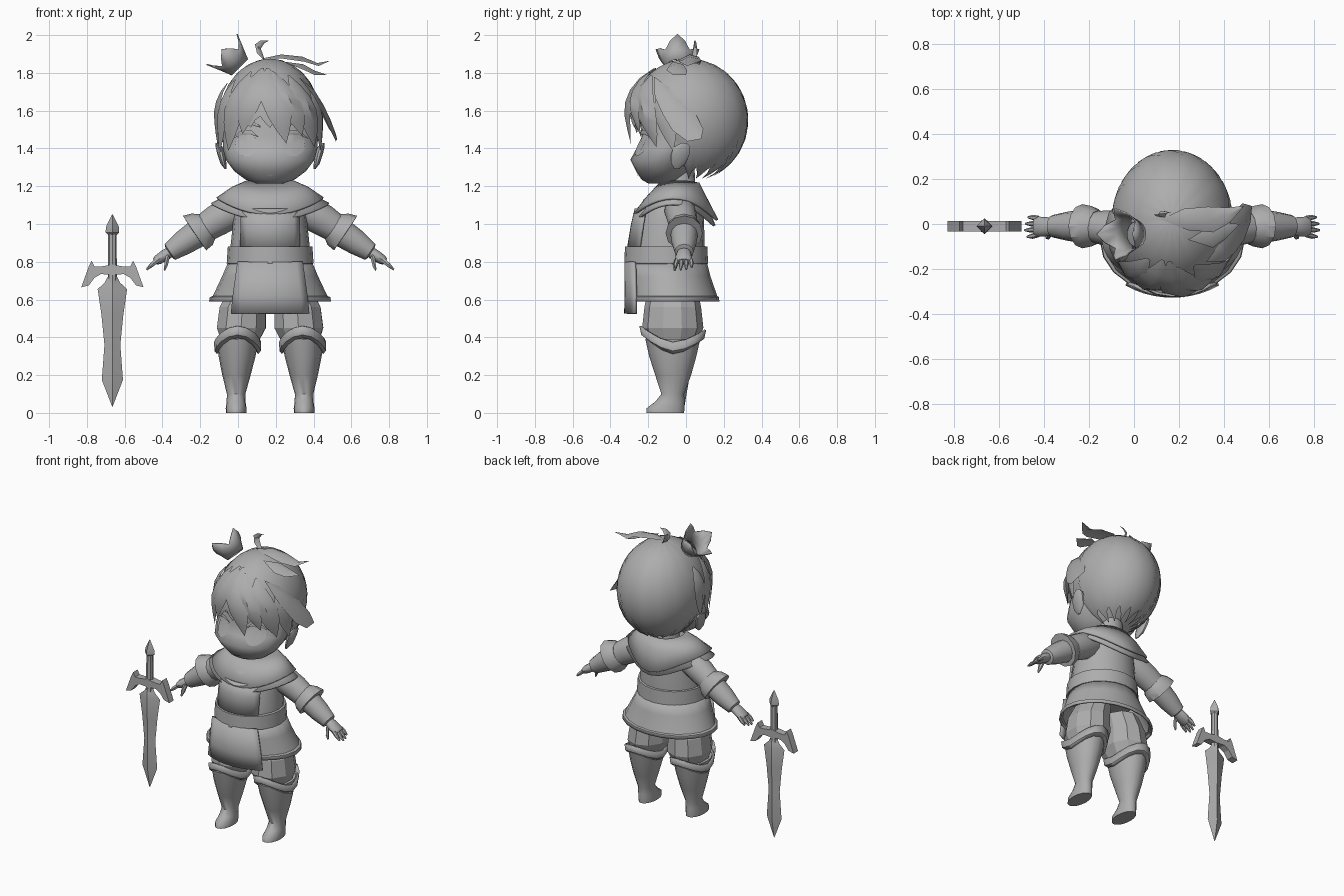
import bpy, bmesh, math
from mathutils import Vector as V
from math import sin, cos, pi, radians

if "Cube" in bpy.data.objects:
    bpy.data.objects.remove(bpy.data.objects["Cube"])

CX = 0.17  # the figure's own middle
grey = bpy.data.materials.new("plain_grey")
grey.diffuse_color = (0.42, 0.42, 0.42, 1)
grey.use_nodes = True
grey.node_tree.nodes["Principled BSDF"].inputs["Base Color"].default_value = grey.diffuse_color


def make(name, verts, faces, angle=40, thick=0):
    me = bpy.data.meshes.new(name)
    me.from_pydata([tuple(v) for v in verts], [], faces)
    bm = bmesh.new()
    bm.from_mesh(me)
    bmesh.ops.remove_doubles(bm, verts=bm.verts, dist=1e-5)
    bmesh.ops.recalc_face_normals(bm, faces=bm.faces)
    bm.to_mesh(me)
    bm.free()
    me.materials.append(grey)
    ob = bpy.data.objects.new(name, me)
    bpy.context.collection.objects.link(ob)
    if thick:
        m = ob.modifiers.new("thickness", 'SOLIDIFY')
        m.thickness, m.offset = thick, 0
    if angle:
        bpy.context.view_layer.objects.active = ob
        ob.select_set(True)
        bpy.ops.object.shade_smooth_by_angle(angle=radians(angle))
        ob.select_set(False)
    return ob


def skin(name, rows, closed=True, caps=True, **kw):
    """Join equal rows of points with quads."""
    n = len(rows[0])
    verts = [p for r in rows for p in r]
    faces = [(i * n + j, i * n + (j + 1) % n, (i + 1) * n + (j + 1) % n, (i + 1) * n + j)
             for i in range(len(rows) - 1) for j in range(n if closed else n - 1)]
    if caps:
        faces += [tuple(range(n)), tuple(range(len(verts) - n, len(verts)))]
    return make(name, verts, faces, **kw)


def loft(name, rings, n=16, u=V((1, 0, 0)), v=V((0, 1, 0)), phase=0, **kw):
    """Rings of (x, y, z, half width, half depth)."""
    rows = [[V((x, y, z)) + u * a * cos(2 * pi * j / n + phase) + v * b * sin(2 * pi * j / n + phase)
             for j in range(n)] for x, y, z, a, b in rings]
    return skin(name, rows, **kw)


def strand(name, pts, widths, side, lift):
    """Leaf-shaped lock with a raised middle line."""
    side, lift = V(side), V(lift)
    rows = [[V(p) - side * w, V(p) + lift * w * 0.35, V(p) + side * w] for p, w in zip(pts, widths)]
    return skin(name, rows, closed=False, caps=False)


# ---- face: (z, half width, front y, back y)
FACE = [(1.215, .07, -.20, -.08), (1.235, .13, -.235, -.03), (1.28, .19, -.265, .02),
        (1.34, .235, -.295, .06), (1.40, .25, -.262, .1), (1.46, .25, -.235, .12),
        (1.56, .25, -.245, .15), (1.68, .22, -.2, .15)]
loft("face", [(CX, (f + b) / 2, z, w, (b - f) / 2) for z, w, f, b in FACE], 24, angle=60)


def face_point(x, z, out):
    for (z0, w0, f0, b0), (z1, w1, f1, b1) in zip(FACE, FACE[1:]):
        if z0 <= z <= z1:
            t = (z - z0) / (z1 - z0)
            w, f, b = w0 + (w1 - w0) * t, f0 + (f1 - f0) * t, b0 + (b1 - b0) * t
            return V((x, (f + b) / 2 - (b - f) / 2 * math.sqrt(max(0, 1 - ((x - CX) / w) ** 2)) - out, z))


def plate(name, x, z, a, b, out):
    rim = [face_point(x + a * cos(k * pi / 8), z + b * sin(k * pi / 8), out) for k in range(16)]
    make(name, rim + [face_point(x, z, out)], [(k, (k + 1) % 16, 16) for k in range(16)], 60)


plate("mouth", CX, 1.26, .022, .005, .006)
for s, side in ((-1, "left"), (1, "right")):
    ex = CX + s * .125
    plate(side + "_eye", ex, 1.42, .06, .062, .006)
    plate(side + "_iris", ex - s * .005, 1.42, .04, .054, .011)
    lash = [face_point(CX + s * d, z, .014) for d, z in ((.06, 1.46), (.1, 1.485), (.15, 1.485), (.205, 1.45))]
    strand(side + "_lash", lash, (0, .012, .013, 0), (0, 0, 1), (0, -1, 0))
    brow = [face_point(CX + s * d, z, .01) for d, z in ((.05, 1.515), (.11, 1.54), (.18, 1.55))]
    strand(side + "_brow", brow, (.006, .012, 0), (0, 0, 1), (0, -1, 0))
    loft(side + "_ear", [(CX + s * (.235 + .012 * k), -.05 + .01 * k, z, r * .4, r) for k, (z, r) in
                         enumerate(((1.29, .012), (1.32, .04), (1.37, .052), (1.41, .045), (1.43, .012)))], 10)

# ---- hair
HC, HR = V((CX, .015, 1.55)), V((.27, .315, .325))


def on_head(az, z, k=1.0):
    t = max(z, 1.52) if k > 1 else z
    h = math.sqrt(max(0, 1 - ((t - HC.z) / HR.z) ** 2)) * k
    return V((HC.x + HR.x * h * cos(az), HC.y + HR.y * h * sin(az), z + (k - 1) * .2))


N, ROWS = 64, 12
shell = [[] for _ in range(ROWS + 1)]
for j in range(N):
    az = 2 * pi * j / N
    front = max(0, min(1, (-sin(az) - .05) / .45))
    edge = 1.30 + .27 * front - (.06, .02, 0, .035)[j % 4]
    end = math.acos((edge - HC.z) / HR.z)
    for i in range(ROWS + 1):
        shell[i].append(on_head(az, HC.z + HR.z * cos(end * i / ROWS)))
skin("hair_cap", shell, caps=False, angle=60)

# bangs: start and end direction in degrees, top z, tip z, half width
BANGS = [(-95, -72, 1.82, 1.42, .075), (-85, -52, 1.80, 1.46, .07), (-105, -122, 1.82, 1.47, .07),
         (-125, -143, 1.80, 1.38, .07), (-150, -165, 1.76, 1.36, .065), (-60, -32, 1.78, 1.40, .075),
         (-178, -176, 1.74, 1.40, .06), (-30, -15, 1.72, 1.38, .06)]
for k, (a0, a1, z0, z1, w) in enumerate(BANGS):
    pts = []
    for i in range(7):
        t = i / 6
        pts.append(on_head(radians(a0 + (a1 - a0) * t), z0 + (z1 - z0) * t ** 1.1, 1.03))
    am = radians((a0 + a1) / 2)
    strand("bang_%d" % k, pts, [w * f for f in (.1, .6, .9, 1, .85, .5, 0)],
           (-sin(am), cos(am), 0), (cos(am), sin(am), .2))

# loose locks
strand("side_lock", [(.32, -.17, 1.78), (.39, -.13, 1.70), (.43, -.07, 1.62), (.465, -.01, 1.54),
                     (.50, .05, 1.47), (.525, .08, 1.45)], (0, .05, .075, .085, .06, 0), (-.3, .7, .55), (.8, 0, .5))
strand("top_tuft", [(.12, .02, 1.875), (.23, .02, 1.88), (.34, .02, 1.865), (.42, .04, 1.84), (.49, .08, 1.865)],
       (0, .05, .06, .035, 0), (-.2, .95, .1), (0, 0, 1))
strand("low_tuft", [(.24, -.07, 1.86), (.34, -.06, 1.83), (.40, -.03, 1.80), (.47, 0, 1.79)],
       (0, .05, .04, 0), (-.2, .9, .3), (.3, 0, .9))
strand("curl", [(.16, .04, 1.85), (.12, .045, 1.89), (.105, .05, 1.94), (.13, .05, 1.965), (.165, .05, 1.97)],
       (.028, .028, .022, .014, 0), (.7, .4, -.5), (0, -1, 0))

# ---- crown, tilted outward
axis, cu, cv = V((-.707, 0, .707)), V((.707, 0, .707)), V((0, 1, 0))
rows = [[], [], []]
for j in range(16):
    a = j * pi / 8
    d = cu * cos(a) + cv * sin(a)
    peak = (1, .62, .22, .62)[j % 4]
    for i, (h, r) in enumerate(((0, .058), (.05, .078), (.05 + .085 * peak, .082 + .032 * peak))):
        rows[i].append(V((.01, -.045, 1.83)) + axis * h + d * r)
skin("crown", rows, caps=False, angle=30, thick=.006)

# ---- neck and clothes
loft("neck", [(CX, -.03, 1.08, .11, .1), (CX, -.03, 1.19, .085, .08), (CX, -.03, 1.3, .08, .075)])
loft("tunic_top", [(CX, -.04, 1.2, .11, .1), (CX, -.07, 1.13, .18, .155), (CX, -.09, 1.02, .195, .185),
                   (CX, -.1, .86, .212, .2), (CX, -.1, .78, .215, .2)], 20)
loft("belt", [(CX, -.105, .882, .215, .208), (CX, -.105, .88, .224, .218),
              (CX, -.105, .79, .23, .222), (CX, -.105, .788, .215, .208)], 20, angle=30)
SKIRT = [(.8, .216, .205, -.1), (.72, .25, .215, -.09), (.615, .3, .232, -.07), (.61, .315, .24, -.07), (.59, .318, .242, -.07)]
loft("skirt", [(CX, y, z, a, b) for z, a, b, y in SKIRT], 20, caps=False, angle=30, thick=.01)
panel = []
for z, w, y, b in ((.8, .17, -.1, .218), (.62, .195, -.075, .243), (.525, .205, -.07, .25)):
    panel.append([(CX + w * k / 5, y - b * math.sqrt(1 - (.62 * k / 5) ** 2), z) for k in range(-5, 6)])
skin("front_panel", panel, closed=False, caps=False, thick=.015)
chest = [[(CX + .155 * k / 5, y - b * math.sqrt(1 - (.72 * k / 5) ** 2), z) for k in range(-5, 6)]
         for z, y, b in ((1.08, -.085, .182), (1.0, -.09, .196), (.87, -.1, .208))]
skin("chest_panel", chest, closed=False, caps=False, thick=.01)


def collar(name, rx, ry, drop):
    rows = [[], [], []]
    for j in range(32):
        a = 2 * pi * j / 32
        c, s = cos(a), sin(a)
        back = max(0, s) ** 8 * .03
        rows[0].append((CX + .12 * c, -.035 + .1 * s, 1.225 - .01 * s * s - drop))
        rows[1].append((CX + .2 * c, -.05 + .15 * s, 1.19 - .045 * s * s - drop))
        rows[2].append((CX + rx * c, -.07 + (ry + back) * s, 1.135 - .085 * s * s - back - drop))
    skin(name, rows, caps=False, thick=.014)


collar("collar", .28, .205, 0)
collar("under_collar", .31, .19, .03)

# ---- arms, hands, legs on both sides
for s, side in ((-1, "left"), (1, "right")):
    X = lambda d: CX + s * d
    u, d, v = V((0, 1, 0)), V((s * .83, 0, -.56)), V((s * .56, 0, .83))
    arm = lambda name, rings, n=12, **kw: loft(side + name, [(X(x), y, z, a, b) for x, y, z, a, b in rings], n, u, v, **kw)
    arm("_sleeve", [(.12, -.04, 1.1, .07, .075), (.2, -.03, 1.065, .085, .088), (.28, -.02, 1.02, .08, .085),
                    (.39, -.01, .95, .066, .07)])
    arm("_cuff", [(.33, -.01, .99, .07, .075), (.36, -.01, .972, .09, .1), (.4, -.01, .952, .098, .11),
                  (.4, -.01, .95, .07, .075)], angle=30)
    arm("_forearm", [(.37, -.01, .96, .074, .076), (.46, -.01, .9, .066, .066), (.53, -.01, .852, .05, .05),
                     (.535, -.01, .848, .036, .036)], angle=35)
    arm("_palm", [(.52, -.01, .858, .032, .028), (.555, -.012, .836, .042, .03), (.595, -.012, .81, .045, .026),
                  (.61, -.012, .80, .04, .018)])
    for k in range(4):
        y, L = -.047 + .024 * k, (.045, .055, .052, .04)[k]
        arm("_finger_%d" % k, [(.595, y, .81, .0125, .015), (.595 + L * .6, y * 1.15, .81 - L * .5, .012, .013),
                               (.6 + L, y * 1.2, .805 - L * .85, .005, .006)], 6)
    arm("_thumb", [(.54, -.035, .835, .016, .018), (.55, -.055, .79, .015, .016), (.56, -.06, .755, .006, .007)], 6)

    # puffed shorts with flat facets
    loft(side + "_short", [(X(.11), -.07, .66, .11, .13), (X(.145), -.07, .56, .128, .15), (X(.152), -.07, .45, .136, .162),
                           (X(.16), -.07, .37, .1, .13)], 10, phase=.3, angle=0)
    # boot, foot and its peaked rim
    loft(side + "_boot", [(X(.172), -.07, .39, .11, .145), (X(.175), -.07, .3, .098, .125), (X(.178), -.068, .2, .075, .095),
                          (X(.18), -.07, .1, .049, .06), (X(.18), -.085, .06, .05, .077),
                          (X(.18), -.108, .025, .055, .1), (X(.18), -.11, 0, .054, .1)], 16, angle=50)
    rim = [[], [], []]
    for j in range(16):
        a = j * pi / 8
        peak = .085 * abs(sin(a)) ** 1.5
        for i, (dz, a_, b_) in enumerate(((-.045, .106, .14), (-.03, .118, .162), (.015, .12, .172))):
            rim[i].append((X(.172) + a_ * cos(a), -.07 + b_ * sin(a), .36 + dz + peak - .02 * max(0, sin(a))))
    skin(side + "_boot_rim", rim, caps=False, angle=30, thick=.01)

# ---- sword
SX, SY = -.665, -.01
loft("blade", [(SX, SY, z, a, b) for z, a, b in ((.035, .002, .002), (.175, .056, .026), (.36, .042, .024),
     (.52, .058, .028), (.655, .078, .03), (.69, .04, .03), (.72, .025, .025))], 4, angle=20)
loft("grip", [(SX, SY, .7, .024, .024), (SX, SY, .96, .022, .022)], 8)
loft("pommel", [(SX, SY, z, a, a) for z, a in ((.94, .02), (.955, .036), (.985, .034), (1.05, .002))], 4, angle=20)
half = [(0, .785), (.06, .775), (.095, .775), (.11, .805), (.125, .775), (.165, .665),
        (.125, .675), (.095, .715), (.06, .735), (0, .73)]
for s, side in ((-1, "left"), (1, "right")):
    rows = [[(SX + s * x, SY + y, z) for x, z in half] for y in (-.024, .024)]
    skin(side + "_guard", rows, angle=20)
